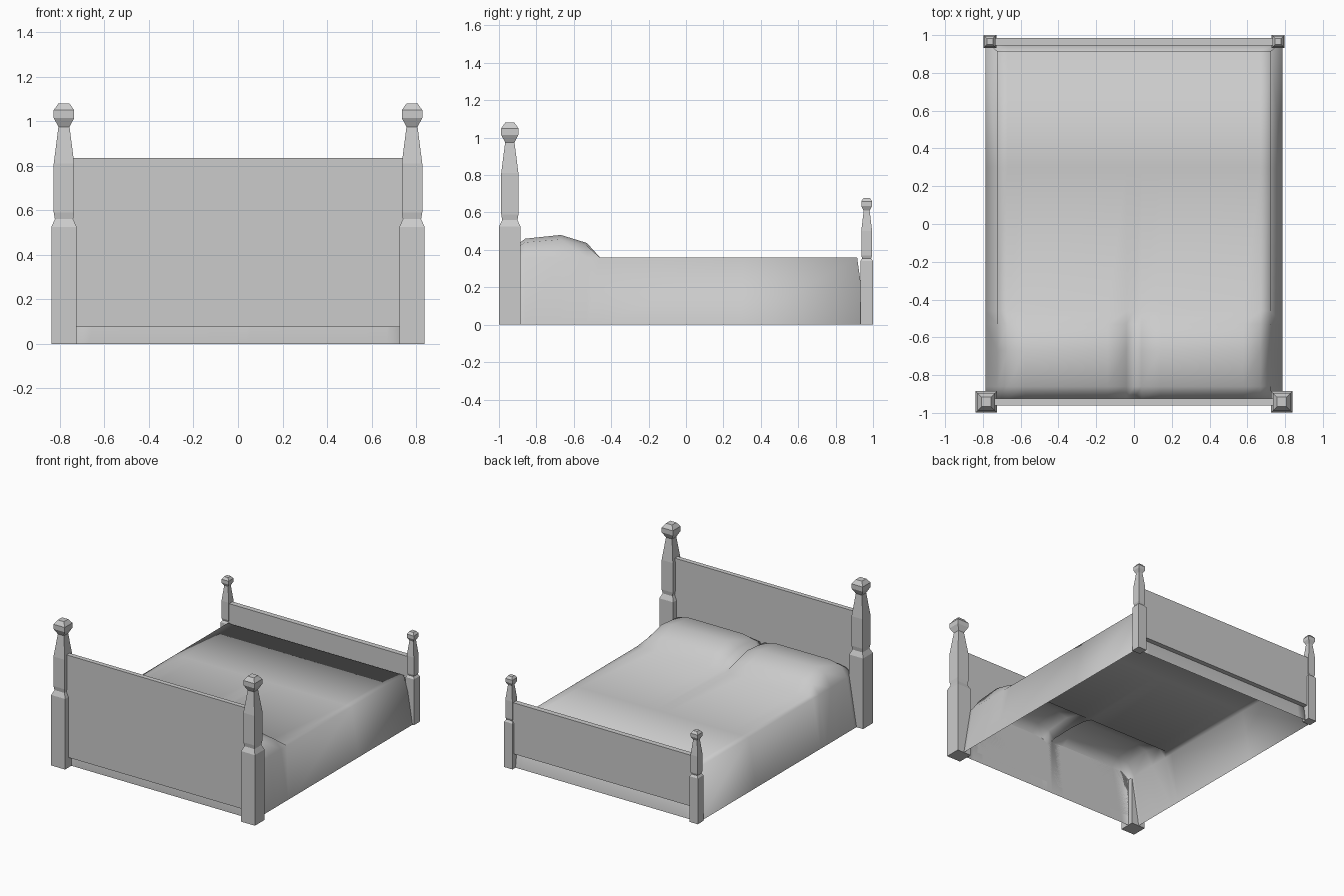
import bpy, bmesh

if "Cube" in bpy.data.objects:
    bpy.data.objects.remove(bpy.data.objects["Cube"])

COLOR = (0.6, 0.6, 0.6, 1)
grey = bpy.data.materials.new("plain grey")
grey.use_nodes = True
grey.diffuse_color = COLOR
grey.node_tree.nodes["Principled BSDF"].inputs["Base Color"].default_value = COLOR


def finish(name, bm, smooth=False):
    bmesh.ops.recalc_face_normals(bm, faces=bm.faces)
    mesh = bpy.data.meshes.new(name)
    for f in bm.faces:
        f.smooth = smooth
    bm.to_mesh(mesh)
    bm.free()
    mesh.materials.append(grey)
    obj = bpy.data.objects.new(name, mesh)
    bpy.context.collection.objects.link(obj)
    return obj


def board(name, x, y0, y1, z0, z1):
    bm = bmesh.new()
    bmesh.ops.create_cube(bm, size=1)
    for v in bm.verts:
        v.co = (v.co.x * 2 * x, (y0 + y1) / 2 + v.co.y * (y1 - y0),
                (z0 + z1) / 2 + v.co.z * (z1 - z0))
    return finish(name, bm)


# Square turned post: stacked square rings of (half width, height)
def post(name, x, y, profile):
    bm = bmesh.new()
    rings = [[bm.verts.new((x + sx * w, y + sy * w, z))
              for sx, sy in ((-1, -1), (1, -1), (1, 1), (-1, 1))]
             for w, z in profile]
    for a, b in zip(rings, rings[1:]):
        for i in range(4):
            j = (i + 1) % 4
            bm.faces.new((a[i], a[j], b[j], b[i]))
    bm.faces.new(rings[0])
    bm.faces.new(rings[-1])
    return finish(name, bm)


HEAD = [(.057, 0), (.057, .525), (.041, .56), (.046, .59), (.046, .81),
        (.025, .975), (.046, 1.015), (.046, 1.05), (.025, 1.08)]
FOOT = [(.034, 0), (.034, .34), (.024, .355), (.029, .37), (.029, .5),
        (.016, .61), (.029, .635), (.029, .66), (.016, .678)]
for side, s in (("left", 1), ("right", -1)):
    post("head_post_" + side, s * .782, -.942, HEAD)
    post("foot_post_" + side, s * .763, .966, FOOT)

# Boards between the posts
board("headboard", .76, -.96, -.925, .075, .835)
board("footboard", .75, .945, .985, .11, .49)

# Bedspread: draped open shell, raised over two pillows
xs = [0, .04, .14, .58, .67, .725]
lift = [.25, .8, 1, 1, .8, 0]
columns = [(-x, k) for x, k in zip(xs[:0:-1], lift[:0:-1])] + list(zip(xs, lift))
rows = [(-.925, .05), (-.86, .1), (-.67, .12), (-.53, .077), (-.46, 0), (.3, 0), (.915, 0)]
bm = bmesh.new()
grid = [[bm.verts.new((x, y, .36 + k * h)) for x, k in columns] for y, h in rows]
for a, b in zip(grid, grid[1:]):
    for i in range(len(a) - 1):
        bm.faces.new((a[i], a[i + 1], b[i + 1], b[i]))
rim = [e for e in bm.edges if e.is_boundary]
skirt = bmesh.ops.extrude_edge_only(bm, edges=rim)["geom"]
for v in [g for g in skirt if isinstance(g, bmesh.types.BMVert)]:
    v.co.z = 0
    if abs(v.co.x) > .72:
        v.co.x *= .785 / .725
    if v.co.y > .9:
        v.co.y = .965
finish("bedspread", bm, smooth=True)
